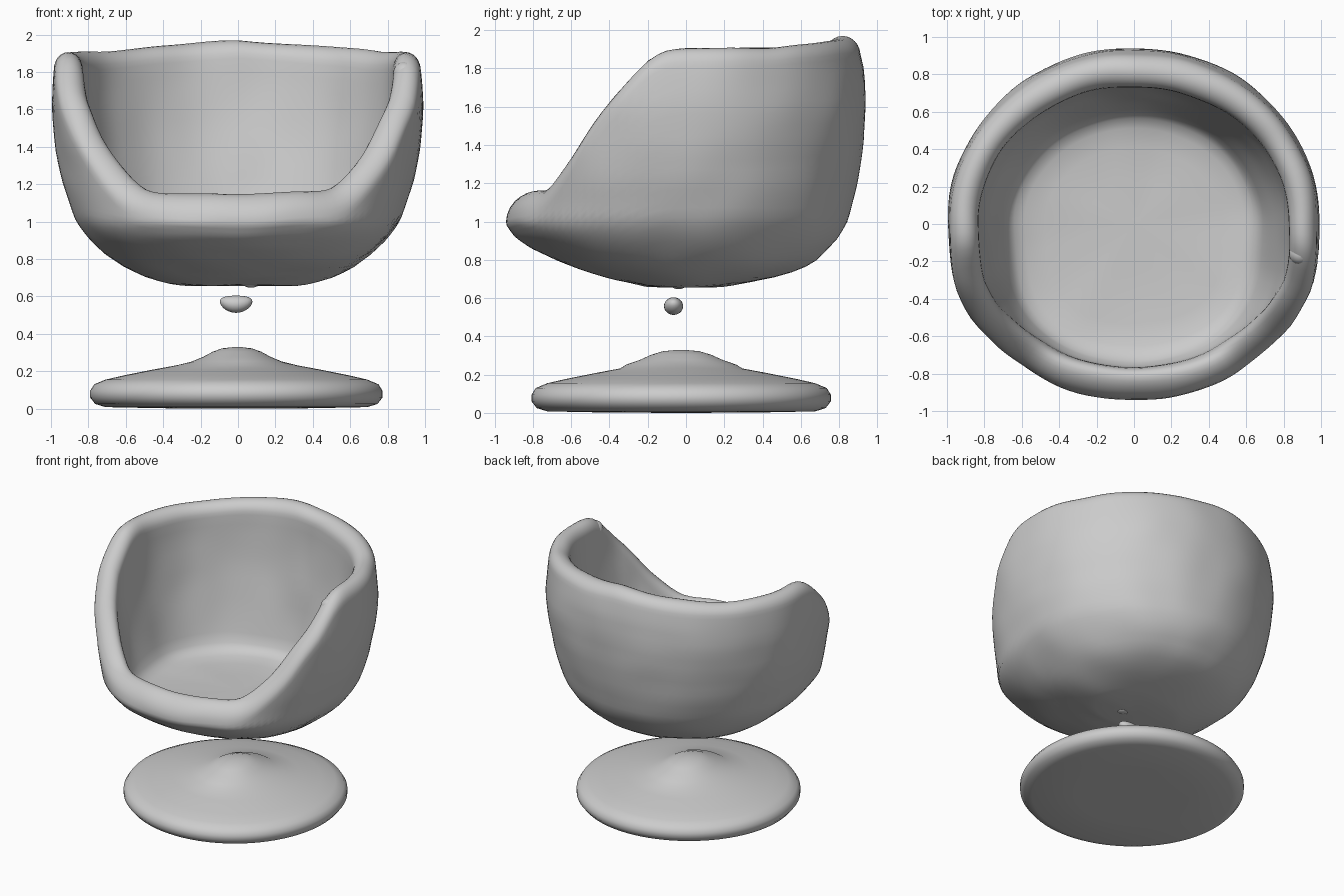
import bpy
import bmesh
from math import sin, cos, pi, degrees
from mathutils import Vector, noise

cube = bpy.data.objects.get("Cube")
if cube:
    bpy.data.objects.remove(cube, do_unlink=True)

grey = bpy.data.materials.new("clay grey")
grey.use_nodes = True
grey.diffuse_color = (0.6, 0.6, 0.6, 1)
grey.node_tree.nodes["Principled BSDF"].inputs["Base Color"].default_value = (0.6, 0.6, 0.6, 1)

SEGMENTS = 120


def interp(table, v):
    """Linear interpolation through (position, value) pairs."""
    if v <= table[0][0]:
        return table[0][1]
    for (a, p), (b, q) in zip(table, table[1:]):
        if v <= b:
            return p + (q - p) * (v - a) / (b - a)
    return table[-1][1]


def lathe(name, profile_at, centre=(0, 0), lump=0.0):
    """Sweep a profile (radius, z) that may vary with angle; ends close on the axis."""
    bm = bmesh.new()
    rings = []
    for i in range(SEGMENTS):
        a = 2 * pi * i / SEGMENTS
        ring = []
        for r, z in profile_at(a):
            p = Vector((centre[0] + r * sin(a), centre[1] - r * cos(a), z))
            ring.append(bm.verts.new(p + noise.noise_vector(p * 3.5) * lump))
        rings.append(ring)
    for i, ring in enumerate(rings):
        nxt = rings[(i + 1) % SEGMENTS]
        for j in range(len(ring) - 1):
            bm.faces.new((ring[j], nxt[j], nxt[j + 1], ring[j + 1]))
    for end in (0, -1):
        bm.faces.new([ring[end] for ring in rings])
    bmesh.ops.recalc_face_normals(bm, faces=bm.faces)
    mesh = bpy.data.meshes.new(name)
    bm.to_mesh(mesh)
    bm.free()
    obj = bpy.data.objects.new(name, mesh)
    bpy.context.collection.objects.link(obj)
    return finish(obj)


def finish(obj):
    obj.data.materials.append(grey)
    for face in obj.data.polygons:
        face.use_smooth = True
    return obj


# Seat shell: outer radius by height for the front, side and back
FRONT = [(0.66, 0.2), (0.7, 0.38), (0.75, 0.54), (0.8, 0.68), (0.86, 0.81),
         (0.92, 0.895), (0.99, 0.945), (1.06, 0.93), (1.3, 0.92), (1.9, 0.92)]
SIDE = [(0.66, 0.33), (0.7, 0.49), (0.75, 0.61), (0.82, 0.71), (0.9, 0.79), (1.0, 0.865),
        (1.2, 0.935), (1.4, 0.98), (1.6, 1.0), (1.8, 0.988), (1.9, 0.965)]
BACK = [(0.66, 0.2), (0.7, 0.44), (0.75, 0.6), (0.8, 0.69), (0.9, 0.79), (1.0, 0.845),
        (1.2, 0.895), (1.4, 0.93), (1.6, 0.945), (1.8, 0.93), (1.9, 0.905)]
# Rim height by angle from the front, in degrees
RIM = [(0, 1.15), (33, 1.16), (39, 1.19), (46, 1.28), (54, 1.41), (60, 1.54), (68, 1.68),
       (76, 1.81), (81, 1.88), (87, 1.905), (120, 1.905), (150, 1.94), (180, 1.97)]


def by_direction(a, front, side, back):
    c = cos(a)
    return side + ((front if c > 0 else back) - side) * c * c


def shell_profile(a):
    turn = min(degrees(a), 360 - degrees(a))
    top = sum(interp(RIM, abs(turn + d)) for d in (-3, 0, 3)) / 3
    rise = by_direction(a, 0.15, 0.09, 0.09)
    width = by_direction(a, 0.18, 0.155, 0.18)
    lean = by_direction(a, 0.035, 0, 0)
    # The front corners are fuller than the blend of front and side
    bulge = 0.05 * sin(2 * a) ** 2 if cos(a) > 0 else 0
    shoulder = top - rise

    def outer(z):
        base = by_direction(a, interp(FRONT, z), interp(SIDE, z), interp(BACK, z))
        return base + bulge * min(1, (z - 0.66) / 0.3)

    points = [(0.02, 0.655)]
    # Outside wall, denser near the bottom curve
    steps = 26
    for i in range(steps):
        z = 0.66 + (shoulder - 0.66) * (i / steps) ** 1.5
        points.append((outer(z), z))
    # Rounded rim, leaning inwards at the front
    mid = outer(shoulder) - width / 2
    for i in range(13):
        t = pi * i / 12
        points.append((mid + width / 2 * cos(t) - lean * sin(t) ** 2,
                       shoulder + rise * sin(t)))
    # Inside wall down to the seat floor
    floor_r = by_direction(a, 0.73, 0.67, 0.59) + bulge
    inner = mid - width / 2
    for i in range(1, 13):
        t = i / 12
        points.append((inner + (floor_r - inner) * t ** 1.7,
                       shoulder + (0.92 - shoulder) * t))
    points += [(floor_r - 0.03, 0.885), (floor_r - 0.08, 0.865),
               (floor_r - 0.18, 0.85), (0.25, 0.845), (0.02, 0.845)]
    return points


seat = lathe("seat_shell", shell_profile, lump=0.01)
smooth = seat.modifiers.new("soften", 'SMOOTH')
smooth.factor = 0.4
smooth.iterations = 2

# Base disc rising to a central hub
DISC = [(0.02, 0.0), (0.4, 0.002), (0.7, 0.008), (0.755, 0.025), (0.782, 0.06),
        (0.782, 0.095), (0.76, 0.13), (0.7, 0.155), (0.6, 0.178), (0.45, 0.208), (0.32, 0.232),
        (0.24, 0.252), (0.18, 0.277), (0.13, 0.304), (0.08, 0.322), (0.02, 0.329)]


def disc_profile(a):
    wobble = 1 + 0.005 * sin(3 * a)
    # The hub is a little longer from front to back
    return [(r * (wobble + (0.2 * cos(a) ** 2 if z > 0.24 else 0)), z) for r, z in DISC]


lathe("base_disc", disc_profile, centre=(-0.005, -0.025))


def blob(name, location, size, sag=0.0):
    """Small squashed ball, optionally sagging in the middle."""
    bpy.ops.mesh.primitive_uv_sphere_add(segments=24, ring_count=14, radius=1, location=location)
    obj = bpy.context.object
    obj.name = name
    for v in obj.data.vertices:
        x, y, z = v.co
        v.co = (x * size[0], y * size[1], z * size[2] + sag * (x * x - 0.5))
    return finish(obj)


# Remnant of the stem, the drip beneath the shell and the pinched rim tip
blob("stem_piece", (-0.01, -0.065, 0.565), (0.087, 0.05, 0.046), sag=0.014)
blob("shell_drip", (0.07, -0.04, 0.663), (0.04, 0.035, 0.016))
blob("rim_pinch", (0.89, -0.16, 1.79), (0.06, 0.06, 0.065))
